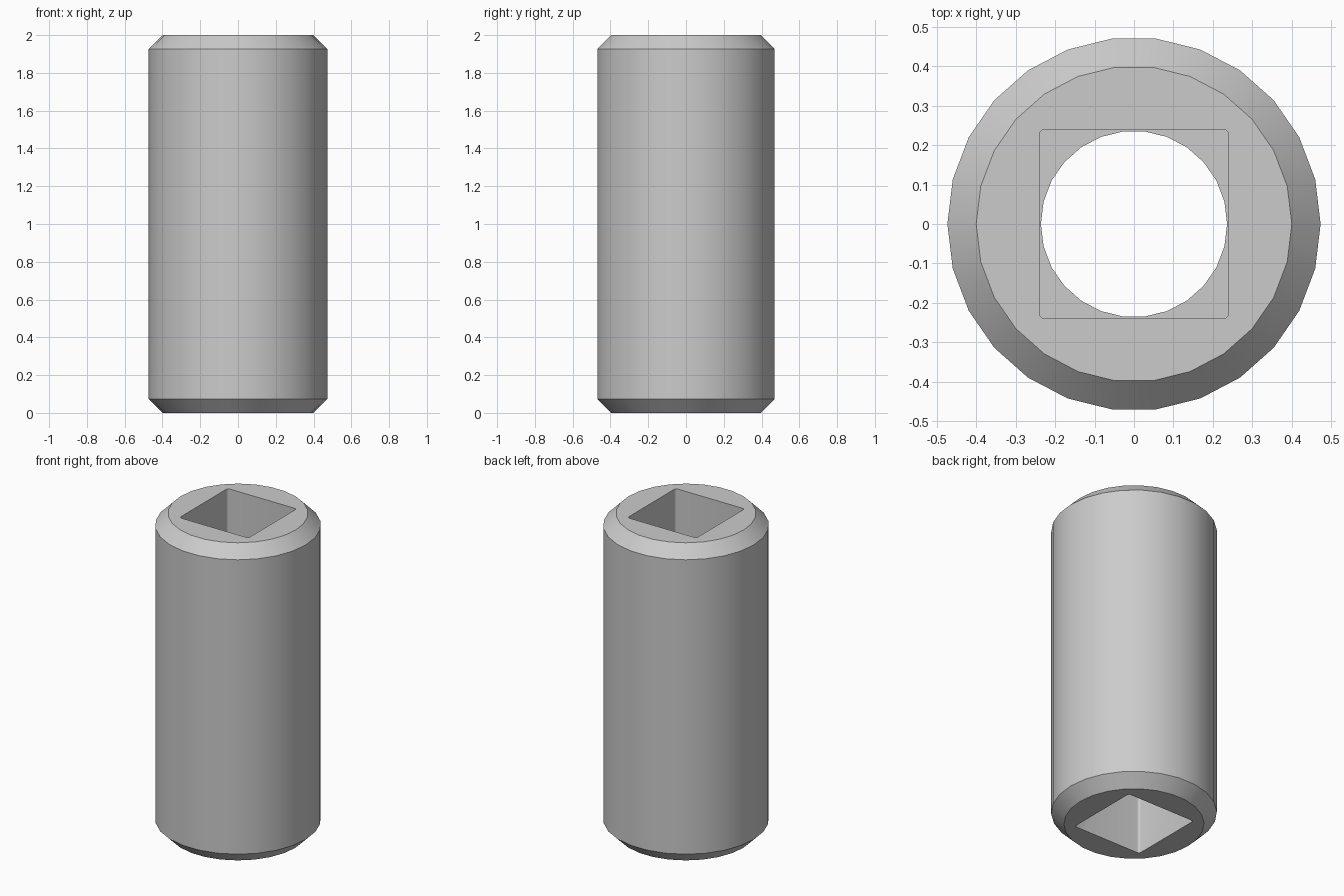
import bpy, bmesh, math

if "Cube" in bpy.data.objects:
    bpy.data.objects.remove(bpy.data.objects["Cube"])

SIDES = 26
HEIGHT = 2.0
SOCKET_DEPTH = 0.65


def circle(radius):
    return [(radius * math.cos(math.tau * i / SIDES),
             radius * math.sin(math.tau * i / SIDES)) for i in range(SIDES)]


def rounded_square(half, fillet, steps=4):
    pts = []
    for q in range(4):
        a = math.radians(45 + 90 * q)
        cx = math.copysign(half - fillet, math.cos(a))
        cy = math.copysign(half - fillet, math.sin(a))
        for s in range(steps + 1):
            t = math.radians(90 * q + 90 * s / steps)
            pts.append((cx + fillet * math.cos(t), cy + fillet * math.sin(t)))
    return pts


def stack(name, sections):
    """Closed solid skinned through (outline, z) sections."""
    bm = bmesh.new()
    rings = [[bm.verts.new((x, y, z)) for x, y in pts] for pts, z in sections]
    for lo, hi in zip(rings, rings[1:]):
        n = len(lo)
        for i in range(n):
            j = (i + 1) % n
            bm.faces.new((lo[i], lo[j], hi[j], hi[i]))
    bm.faces.new(rings[0][::-1])
    bm.faces.new(rings[-1])
    mesh = bpy.data.meshes.new(name)
    bm.to_mesh(mesh)
    bm.free()
    ob = bpy.data.objects.new(name, mesh)
    bpy.context.collection.objects.link(ob)
    return ob


# Chamfered cylindrical body
sleeve = stack("coupling_sleeve", [
    (circle(0.40), 0), (circle(0.473), 0.073),
    (circle(0.473), HEIGHT - 0.073), (circle(0.40), HEIGHT)])

# Round through bore and a square socket at each end
square = rounded_square(0.24, 0.015)
cutters = [
    stack("bore_cutter", [(circle(0.236), -0.2), (circle(0.236), HEIGHT + 0.2)]),
    stack("lower_socket_cutter", [(square, -0.1), (square, SOCKET_DEPTH)]),
    stack("upper_socket_cutter", [(square, HEIGHT - SOCKET_DEPTH), (square, HEIGHT + 0.1)]),
]
bpy.context.view_layer.objects.active = sleeve
for cutter in cutters:
    cutter.hide_render = True
    mod = sleeve.modifiers.new(cutter.name, 'BOOLEAN')
    mod.operation = 'DIFFERENCE'
    mod.solver = 'EXACT'
    mod.object = cutter
    bpy.ops.object.modifier_apply(modifier=mod.name)
    bpy.data.objects.remove(cutter)

# Smooth walls, crisp chamfers and socket edges
bpy.ops.object.select_all(action='DESELECT')
sleeve.select_set(True)
bpy.ops.object.shade_smooth_by_angle(angle=math.radians(30))
